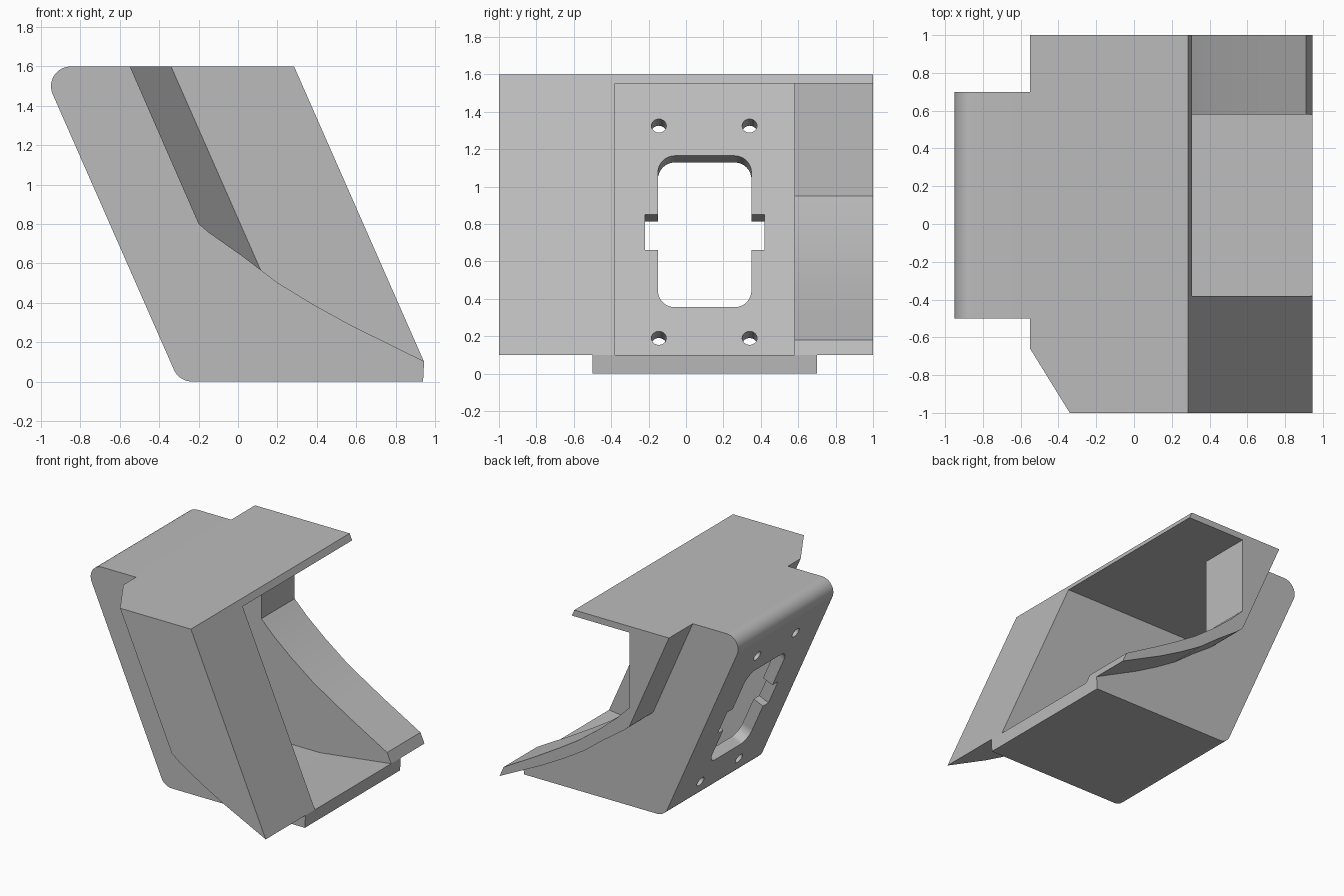
import bpy, bmesh, math
from mathutils import Vector

if "Cube" in bpy.data.objects:
    bpy.data.objects.remove(bpy.data.objects["Cube"], do_unlink=True)

grey = bpy.data.materials.new("light_grey")
grey.use_nodes = True
grey.diffuse_color = (0.5, 0.5, 0.5, 1)
grey.node_tree.nodes["Principled BSDF"].inputs["Base Color"].default_value = (0.5, 0.5, 0.5, 1)

SLOPE = 0.44                                   # sideways lean per unit of height
NORMAL = Vector((-1, 0, -SLOPE)).normalized()  # outward from the socket panel
LEAN = math.atan(SLOPE)


def prism(name, start, sweep):
    """Closed solid made by sweeping a polygon."""
    bm = bmesh.new()
    face = bm.faces.new([bm.verts.new(p) for p in start])
    result = bmesh.ops.extrude_face_region(bm, geom=[face])
    moved = [v for v in result["geom"] if isinstance(v, bmesh.types.BMVert)]
    bmesh.ops.translate(bm, verts=moved, vec=sweep)
    bmesh.ops.recalc_face_normals(bm, faces=bm.faces)
    mesh = bpy.data.meshes.new(name)
    bm.to_mesh(mesh)
    bm.free()
    mesh.materials.append(grey)
    obj = bpy.data.objects.new(name, mesh)
    bpy.context.collection.objects.link(obj)
    return obj


def side_prism(name, profile, y0, y1):
    return prism(name, [(x, y0, z) for x, z in profile], Vector((0, y1 - y0, 0)))


def arc(cx, cy, r, a0, a1, steps=10):
    angles = [a0 + (a1 - a0) * i / steps for i in range(steps + 1)]
    return [(cx + r * math.cos(a), cy + r * math.sin(a)) for a in angles]


def combine(target, other, operation):
    mod = target.modifiers.new(operation, "BOOLEAN")
    mod.operation, mod.solver, mod.object = operation, "EXACT", other
    bpy.context.view_layer.objects.active = target
    bpy.ops.object.modifier_apply(modifier=mod.name)
    bpy.data.objects.remove(other, do_unlink=True)


def panel_inner_x(z):
    return -0.2275 - SLOPE * (z - 0.06)


def panel_cutter(name, outline):
    """Cutter square to the leaning panel, outline in (y, z) on its inner face."""
    pts = [Vector((panel_inner_x(z), y, z)) - NORMAL * 0.05 for y, z in outline]
    return prism(name, pts, NORMAL * 0.25)


# Leaning housing with rounded outer corners
top_arc = arc(-0.85, 1.5, 0.1, math.pi / 2, math.pi + LEAN)
low_arc = arc(-0.234, 0.1, 0.1, math.pi + LEAN, 1.5 * math.pi)
housing = side_prism("housing", top_arc + low_arc + [(0.94, 0), (0.945, 0.1), (0.285, 1.6)], -0.5, 0.7)

# Wide wing with a curved underside
under = [(-0.2, 0.8), (-0.15, 0.757), (0.03, 0.63), (0.2, 0.5), (0.38, 0.39), (0.57, 0.285), (0.945, 0.1)]
wing = side_prism("wing", [(-0.55, 1.6)] + under + [(0.285, 1.6)], -1, 1)

# Slanting chamfer on the front edge of the wing
bm = bmesh.new()
bm.from_mesh(wing.data)
edge = Vector((-0.34, -1, 1.6)) - Vector((-0.55, -0.66, 1.6))
cut_normal = edge.cross(Vector((SLOPE, 0, -1)))
if cut_normal.x > 0:
    cut_normal.negate()
cut = bmesh.ops.bisect_plane(bm, geom=bm.verts[:] + bm.edges[:] + bm.faces[:], dist=1e-5,
                             plane_co=(-0.34, -1, 1.6), plane_no=cut_normal, clear_outer=True)
rim = [e for e in bm.edges if e.is_boundary]
bmesh.ops.holes_fill(bm, edges=rim, sides=0)
bmesh.ops.recalc_face_normals(bm, faces=bm.faces)
bm.to_mesh(wing.data)
bm.free()
combine(housing, wing, "UNION")

# Deep pocket behind the socket panel
pocket = [(panel_inner_x(1.55), 1.55), (panel_inner_x(0.02), 0.02),
          (0.32, 0.02), (0.945, 0.1), (1.3, 0.1), (1.3, 1.55)]
combine(housing, side_prism("pocket_cutter", pocket, -0.38, 0.58), "DIFFERENCE")

# Open bay at the back with an upright wall and a curved floor
bay = [(-0.2, 1.55), (-0.2, 0.95), (-0.09, 0.84), (0.07, 0.705), (0.25, 0.57),
       (0.42, 0.463), (0.61, 0.35), (0.91, 0.18), (1.3, 0), (1.3, 1.55)]
combine(housing, side_prism("bay_cutter", bay, 0.57999, 1.2), "DIFFERENCE")

# Socket opening with side notches
r = 0.09
window = []
for y, z, quarter in ((0.35 - r, 1.165 - r, 0), (-0.15 + r, 1.165 - r, 1),
                      (-0.15 + r, 0.355 + r, 2), (0.35 - r, 0.355 + r, 3)):
    a = quarter * math.pi / 2
    window += arc(y, z, r, a, a + math.pi / 2, 8)
combine(housing, panel_cutter("window_cutter", window), "DIFFERENCE")
notch = [(-0.22, 0.66), (0.42, 0.66), (0.42, 0.85), (-0.22, 0.85)]
combine(housing, panel_cutter("notch_cutter", notch), "DIFFERENCE")

# Four screw holes
for y in (-0.145, 0.34):
    for z in (0.19, 1.325):
        ring = arc(0, 0, 0.04, 0, 2 * math.pi, 20)[:-1]
        hole = [(y + a, z + b * math.cos(LEAN)) for a, b in ring]
        combine(housing, panel_cutter("screw_cutter", hole), "DIFFERENCE")

# Smooth the rounded corners, keep the rest crisp
bpy.ops.object.select_all(action="DESELECT")
housing.select_set(True)
bpy.context.view_layer.objects.active = housing
bpy.ops.object.shade_smooth_by_angle(angle=math.radians(15))
weighted = housing.modifiers.new("weighted_normals", "WEIGHTED_NORMAL")
weighted.keep_sharp = True
housing.name = "socket_bracket"
